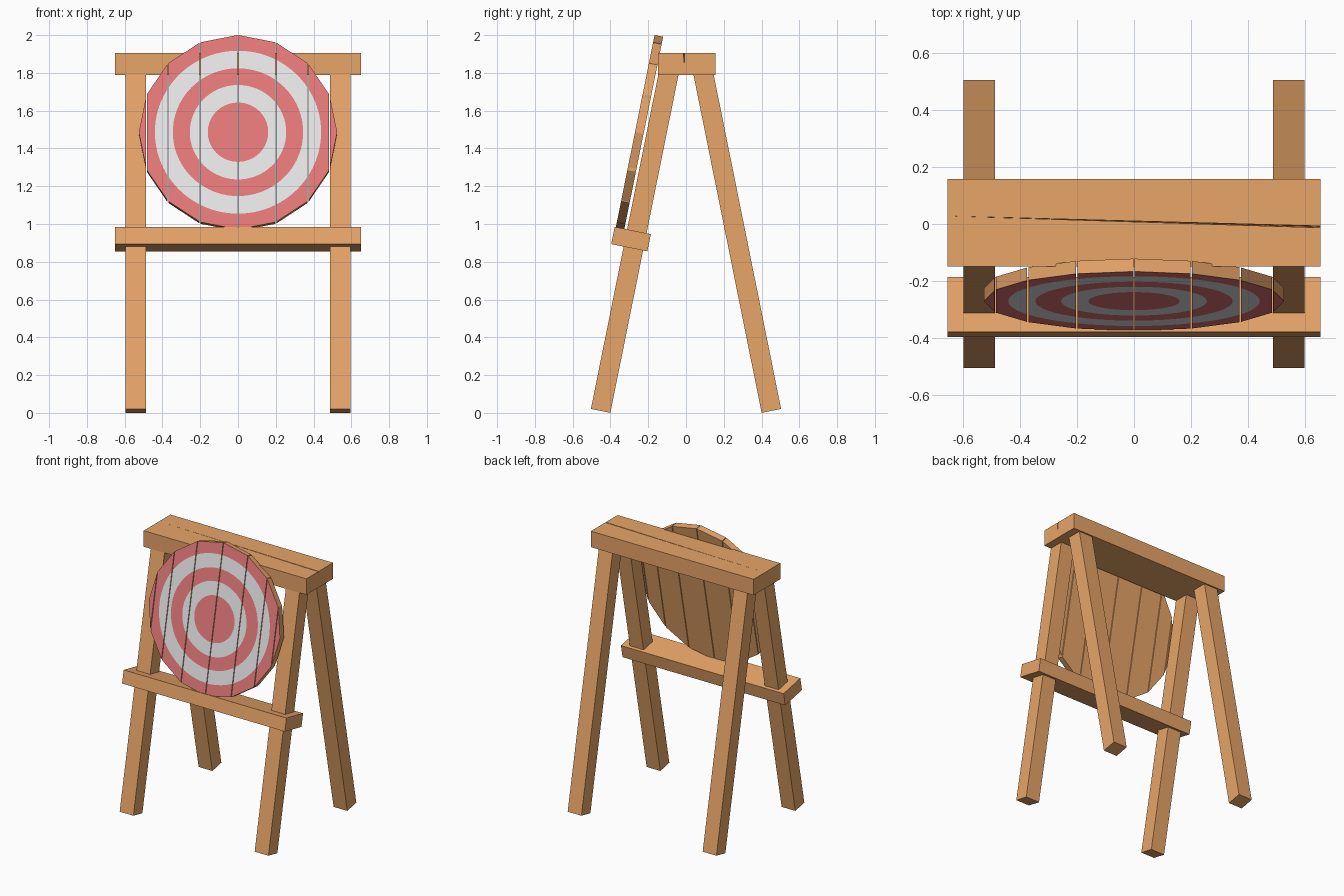
import bpy, bmesh, math
from mathutils import Matrix, Vector

if "Cube" in bpy.data.objects:
    bpy.data.objects.remove(bpy.data.objects["Cube"])

TILT = math.radians(11.4)


def material(name, rgb):
    m = bpy.data.materials.new(name)
    m.diffuse_color = (*rgb, 1)
    m.use_nodes = True
    m.node_tree.nodes["Principled BSDF"].inputs["Base Color"].default_value = m.diffuse_color
    return m


wood = material("warm wood", (0.8, 0.374, 0.139))
red = material("target red", (0.8, 0.193, 0.193))
white = material("target white", (0.8, 0.8, 0.8))


def finish(bm, name, mats, matrix=Matrix()):
    bmesh.ops.recalc_face_normals(bm, faces=bm.faces[:])
    me = bpy.data.meshes.new(name)
    bm.to_mesh(me)
    bm.free()
    for m in mats:
        me.materials.append(m)
    ob = bpy.data.objects.new(name, me)
    ob.matrix_world = matrix
    bpy.context.collection.objects.link(ob)
    return ob


def box(name, size, centre, angle=0.0):
    bm = bmesh.new()
    bmesh.ops.create_cube(bm, size=1, matrix=Matrix.Diagonal((*size, 1)))
    return finish(bm, name, [wood],
                  Matrix.Translation(centre) @ Matrix.Rotation(angle, 4, 'X'))


# Four splayed legs
LEG = 1.84
for side, sx in (("left", -1), ("right", 1)):
    for end, sy in (("front", -1), ("back", 1)):
        foot = Vector((sx * 0.541, sy * 0.452, 0.0105))
        axis = Vector((0, -sy * math.sin(TILT), math.cos(TILT)))
        box(f"{end}_leg_{side}", (0.11, 0.105, LEG), foot + axis * LEG / 2, sy * TILT)

# Ledge the target rests on
box("front_ledge", (1.304, 0.195, 0.093), (0, -0.291, 0.92), -TILT)

# Top beam with a tapering crack along its upper face
bm = bmesh.new()
X, Y0, Y1, Z0, Z1 = 0.652, -0.148, 0.157, 1.79, 1.906
pts = dict(
    a=(-X, Y0, Z0), b=(X, Y0, Z0), c=(X, Y1, Z0), d=(-X, Y1, Z0),
    e=(-X, Y0, Z1), f=(X, Y0, Z1), g=(X, Y1, Z1), h=(-X, Y1, Z1),
    l=(-X, 0.028, Z1), p=(X, -0.013, Z1), q=(X, -0.007, Z1), r=(X, -0.01, 1.84))
v = {k: bm.verts.new(co) for k, co in pts.items()}
for face in ("dcba", "abfe", "cdhg", "adhle", "bcgqrpf", "efpl", "lqgh", "lpr", "lrq"):
    bm.faces.new([v[k] for k in face])
finish(bm, "top_beam", [wood])

# Round target: sixteen-sided board with painted rings, cut into planks
R, THICK, SEG, SIDES = 0.525, 0.046, 96, 16
RINGS = (0.16, 0.255, 0.345, 0.44)


def board():
    bm = bmesh.new()
    step = 2 * math.pi / SIDES

    def rim(t):
        return R * math.cos(step / 2) / math.cos(t % step - step / 2)

    def loop(radius, y):
        ring = []
        for i in range(SEG):
            t = 2 * math.pi * i / SEG
            r = radius or rim(t)
            ring.append(bm.verts.new((r * math.cos(t), y, r * math.sin(t))))
        return ring

    loops = [loop(r, 0) for r in RINGS] + [loop(None, 0), loop(None, THICK)]
    bm.faces.new(loops[0]).material_index = 1
    for k in range(5):
        for i in range(SEG):
            j = (i + 1) % SEG
            f = bm.faces.new((loops[k][i], loops[k][j], loops[k + 1][j], loops[k + 1][i]))
            f.material_index = 0 if k == 4 else (2 if k % 2 == 0 else 1)
    bm.faces.new(loops[-1])
    return bm


def slice_off(bm, x, direction):
    geom = bm.verts[:] + bm.edges[:] + bm.faces[:]
    bmesh.ops.bisect_plane(bm, geom=geom, dist=1e-6, plane_co=(x, 0, 0),
                           plane_no=(direction, 0, 0), clear_outer=True)
    edges = [e for e in bm.edges if e.is_boundary]
    if edges:
        for f in bmesh.ops.holes_fill(bm, edges=edges, sides=0)["faces"]:
            f.material_index = 0


GAP = 0.005
cuts = [-R * math.cos(k * math.pi / 8) for k in range(9)]
place = Matrix.Translation((0, -0.27, 1.486)) @ Matrix.Rotation(-TILT, 4, 'X')
for n in range(8):
    bm = board()
    if n > 0:
        slice_off(bm, cuts[n] + GAP / 2, -1)
    if n < 7:
        slice_off(bm, cuts[n + 1] - GAP / 2, 1)
    finish(bm, f"target_plank_{n + 1}", [wood, red, white], place)
